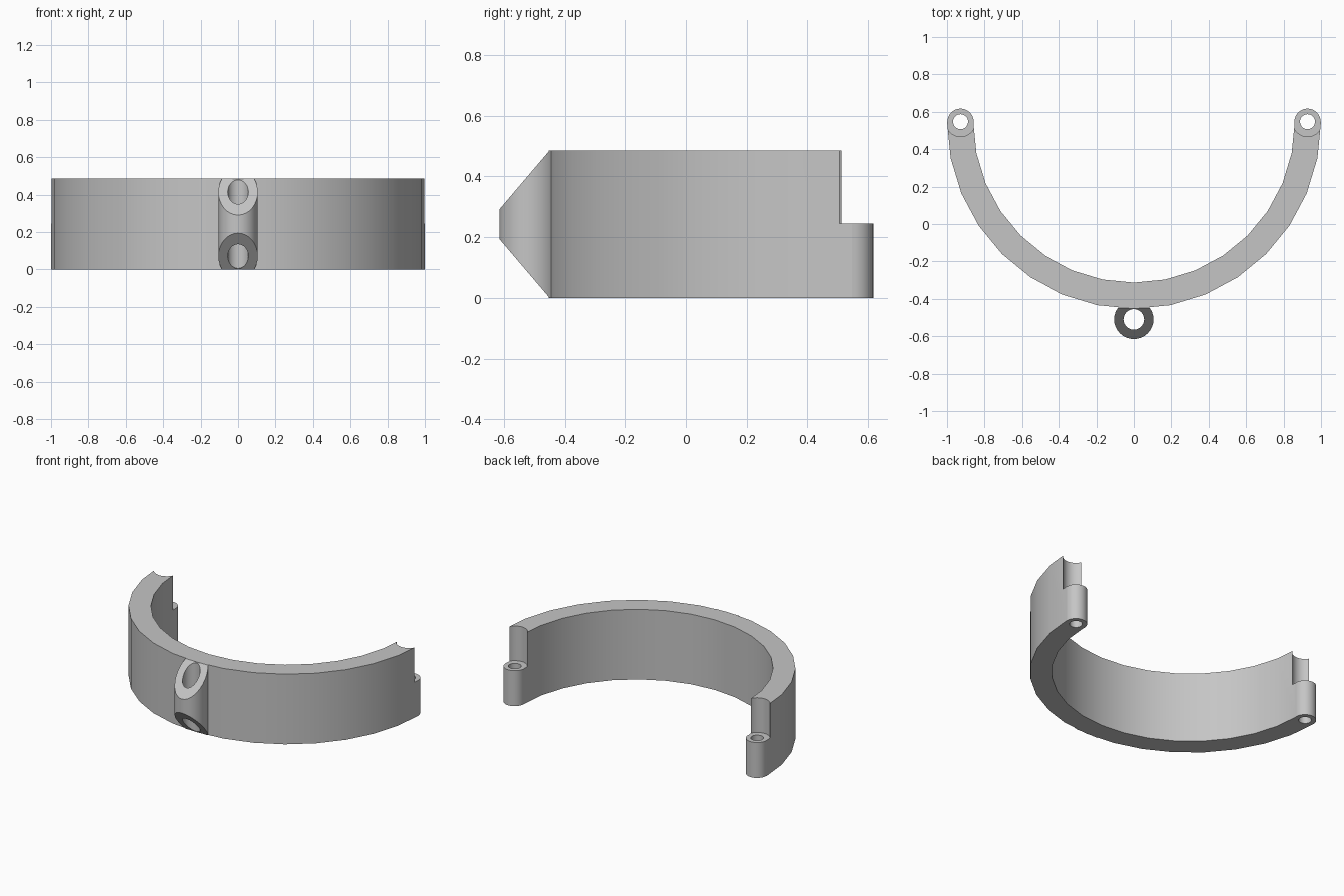
import bpy, bmesh, math

if "Cube" in bpy.data.objects:
    bpy.data.objects.remove(bpy.data.objects["Cube"], do_unlink=True)

HEIGHT = 0.485          # full height of the band
STEP = 0.245            # height of the hinge lugs
CENTRE_Y = 0.547        # centre of the arc
OUTER, INNER = 1.0, 0.86
LUG_X = 0.928
KNOB_Y = -0.51

grey = bpy.data.materials.new("plain grey")
grey.use_nodes = True
colour = (0.56, 0.56, 0.56, 1)
grey.diffuse_color = colour
grey.node_tree.nodes["Principled BSDF"].inputs["Base Color"].default_value = colour


def prism(name, points, offset):
    """Extrude a closed 3D outline along an offset."""
    bm = bmesh.new()
    face = bm.faces.new([bm.verts.new(p) for p in points])
    new = bmesh.ops.extrude_face_region(bm, geom=[face])["geom"]
    bmesh.ops.translate(bm, vec=offset,
                        verts=[v for v in new if isinstance(v, bmesh.types.BMVert)])
    bmesh.ops.recalc_face_normals(bm, faces=bm.faces)
    mesh = bpy.data.meshes.new(name)
    bm.to_mesh(mesh)
    bm.free()
    mesh.materials.append(grey)
    obj = bpy.data.objects.new(name, mesh)
    bpy.context.collection.objects.link(obj)
    return obj


def arc(radius, count, span, cx=0, cy=0, z=0):
    """Points on an arc starting at +x and running clockwise."""
    return [(cx + radius * math.cos(span * i / count),
             cy - radius * math.sin(span * i / count), z) for i in range(count + 1)]


def cylinder(name, x, y, radius, low, high):
    ring = arc(radius, 32, math.tau, x, y, low)[:-1]
    return prism(name, ring, (0, 0, high - low))


def combine(target, tool, operation):
    """Apply a boolean and discard the tool."""
    tool.hide_render = True
    mod = target.modifiers.new(operation, 'BOOLEAN')
    mod.operation, mod.object, mod.solver = operation, tool, 'EXACT'
    bpy.context.view_layer.objects.active = target
    bpy.ops.object.modifier_apply(modifier=mod.name)
    bpy.data.objects.remove(tool, do_unlink=True)


# Half-ring band
outline = (arc(OUTER, 16, math.pi, 0, CENTRE_Y)
           + arc(INNER, 16, math.pi, 0, CENTRE_Y)[::-1])
band = prism("clamp_band", outline, (0, 0, HEIGHT))

# Hinge ends: round recess above, drilled lug below
for side in (-1, 1):
    x = side * LUG_X
    combine(band, cylinder("recess", x, CENTRE_Y, 0.08, STEP, 1), 'DIFFERENCE')
    combine(band, cylinder("lug", x, CENTRE_Y, 0.07, 0, STEP), 'UNION')
    combine(band, cylinder("lug_hole", x, CENTRE_Y, 0.04, -0.1, 1), 'DIFFERENCE')

# Front eyelet with sloping top and bottom
eyelet = cylinder("eyelet", 0, KNOB_Y, 0.105, -0.1, 0.6)
slope = [(-0.64, 0.17), (-0.64, 0.315), (-0.45, HEIGHT),
         (-0.38, HEIGHT), (-0.38, 0), (-0.45, 0)]
slope[0], slope[1] = (-0.62, 0.2), (-0.62, 0.285)
wedge = prism("eyelet_slopes", [(-0.2, y, z) for y, z in slope], (0.4, 0, 0))
combine(eyelet, wedge, 'INTERSECT')
combine(band, eyelet, 'UNION')
combine(band, cylinder("eyelet_hole", 0, KNOB_Y, 0.055, -0.1, 0.6), 'DIFFERENCE')

# Smooth walls, crisp rims
bpy.ops.object.select_all(action='DESELECT')
band.select_set(True)
bpy.context.view_layer.objects.active = band
bpy.ops.object.shade_smooth_by_angle(angle=math.radians(30))
